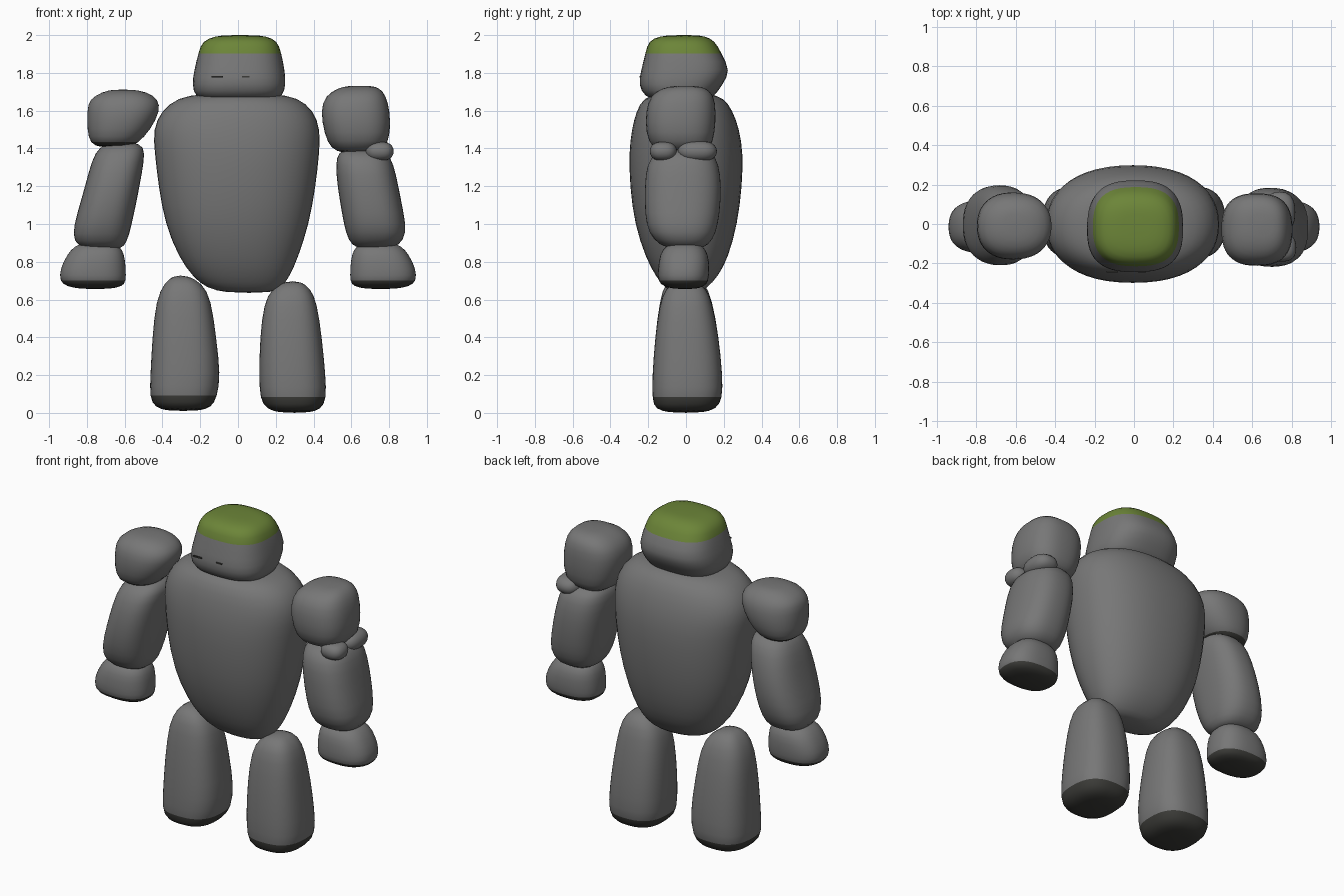
import bpy, bmesh, math


def material(name, rgb):
    m = bpy.data.materials.new(name)
    m.diffuse_color = (*rgb, 1)
    return m


STONE = material("grey stone", (0.185, 0.185, 0.185))
MOSS = material("green moss", (0.15, 0.235, 0.04))
DARK = material("dark underside", (0.045, 0.045, 0.04))


def rock(name, rows, power=2.5, sides=24, moss_above=None, dark_below=None):
    """Loft rounded-box rings; each row is (z, x_min, x_max, y_min, y_max)."""
    bm = bmesh.new()
    rings = []
    for z, x0, x1, y0, y1 in rows:
        ring = []
        for i in range(sides):
            a = 2 * math.pi * (i + 0.5) / sides
            c, s = math.cos(a), math.sin(a)
            x = (x0 + x1) / 2 + (x1 - x0) / 2 * math.copysign(abs(c) ** (2 / power), c)
            y = (y0 + y1) / 2 + (y1 - y0) / 2 * math.copysign(abs(s) ** (2 / power), s)
            ring.append(bm.verts.new((x, y, z)))
        rings.append(ring)
    for lo, hi in zip(rings, rings[1:]):
        for i in range(sides):
            j = (i + 1) % sides
            bm.faces.new((lo[i], lo[j], hi[j], hi[i]))
    bm.faces.new(rings[0][::-1])
    bm.faces.new(rings[-1])
    bm.normal_update()
    # colour by height: mossy top, dark bottom
    for f in bm.faces:
        f.smooth = True
        z = f.calc_center_median().z
        if moss_above is not None and z > moss_above:
            f.material_index = 1
        elif dark_below is not None and z < dark_below:
            f.material_index = 2
    me = bpy.data.meshes.new(name)
    bm.to_mesh(me)
    bm.free()
    for m in (STONE, MOSS, DARK):
        me.materials.append(m)
    ob = bpy.data.objects.new(name, me)
    bpy.context.collection.objects.link(ob)
    ob.modifiers.new("soften", 'SUBSURF').levels = 1
    return ob


# torso
rock("torso", [
    (0.635, -0.06, 0.18, -0.07, 0.07), (0.66, -0.17, 0.23, -0.11, 0.11),
    (0.72, -0.24, 0.275, -0.16, 0.17), (0.82, -0.315, 0.32, -0.215, 0.225),
    (1.0, -0.39, 0.38, -0.275, 0.275), (1.2, -0.425, 0.415, -0.30, 0.30),
    (1.38, -0.445, 0.435, -0.305, 0.305), (1.5, -0.455, 0.44, -0.29, 0.285),
    (1.6, -0.41, 0.405, -0.265, 0.25), (1.67, -0.32, 0.32, -0.225, 0.20),
    (1.69, -0.2, 0.2, -0.15, 0.13)], power=2.3)

# head with mossy cap
rock("head", [
    (1.655, -0.16, 0.17, -0.15, 0.10), (1.67, -0.23, 0.24, -0.22, 0.15),
    (1.74, -0.245, 0.255, -0.255, 0.195), (1.81, -0.235, 0.25, -0.24, 0.24),
    (1.91, -0.21, 0.23, -0.215, 0.185), (1.97, -0.19, 0.21, -0.20, 0.155),
    (1.995, -0.12, 0.15, -0.14, 0.10), (2.0, -0.06, 0.08, -0.07, 0.05)],
    power=2.7, moss_above=1.915)

# eye slits
for name, x, w in (("left_eye", -0.11, 0.06), ("right_eye", 0.04, 0.04)):
    bpy.ops.mesh.primitive_cube_add(size=1, location=(x, -0.243, 1.78))
    eye = bpy.context.object
    eye.name = name
    eye.scale = (w, 0.008, 0.008)
    eye.data.materials.append(DARK)

# shoulders
rock("left_shoulder", [
    (1.405, -0.73, -0.58, -0.09, 0.09), (1.425, -0.785, -0.53, -0.15, 0.13),
    (1.5, -0.80, -0.46, -0.18, 0.16), (1.6, -0.80, -0.41, -0.185, 0.165),
    (1.66, -0.79, -0.42, -0.165, 0.145), (1.70, -0.72, -0.48, -0.12, 0.10),
    (1.712, -0.66, -0.56, -0.05, 0.05)], power=2.3, dark_below=1.418)
rock("right_shoulder", [
    (1.375, 0.56, 0.68, -0.09, 0.08), (1.395, 0.49, 0.78, -0.18, 0.13),
    (1.48, 0.455, 0.81, -0.215, 0.155), (1.6, 0.435, 0.805, -0.215, 0.16),
    (1.68, 0.46, 0.785, -0.19, 0.15), (1.72, 0.53, 0.75, -0.13, 0.11),
    (1.732, 0.58, 0.71, -0.06, 0.05)], power=2.6)

# forearms
rock("left_forearm", [
    (0.865, -0.77, -0.64, -0.06, 0.06), (0.88, -0.85, -0.60, -0.13, 0.12),
    (0.94, -0.88, -0.575, -0.18, 0.17), (1.05, -0.855, -0.55, -0.21, 0.20),
    (1.2, -0.81, -0.52, -0.215, 0.20), (1.34, -0.775, -0.495, -0.19, 0.17),
    (1.41, -0.735, -0.495, -0.14, 0.13), (1.435, -0.67, -0.55, -0.07, 0.06)])
rock("right_forearm", [
    (0.865, 0.66, 0.79, -0.06, 0.06), (0.885, 0.60, 0.855, -0.14, 0.12),
    (0.95, 0.57, 0.895, -0.20, 0.16), (1.05, 0.55, 0.88, -0.22, 0.18),
    (1.2, 0.525, 0.85, -0.22, 0.19), (1.32, 0.515, 0.825, -0.21, 0.175),
    (1.38, 0.53, 0.79, -0.16, 0.14), (1.40, 0.58, 0.72, -0.08, 0.07)])

# hands, mirrored left and right
for side, name in ((-1, "left_hand"), (1, "right_hand")):
    rows = [(0.655, 0.68, 0.83, -0.06, 0.05), (0.67, 0.61, 0.91, -0.12, 0.10),
            (0.695, 0.592, 0.945, -0.15, 0.12), (0.76, 0.592, 0.945, -0.15, 0.125),
            (0.84, 0.60, 0.905, -0.14, 0.12), (0.885, 0.625, 0.865, -0.11, 0.09),
            (0.905, 0.68, 0.81, -0.05, 0.05)]
    if side < 0:
        rows = [(z, -b, -a, c, d) for z, a, b, c, d in rows]
    rock(name, rows, dark_below=0.685)

# legs with dark soles
rock("left_leg", [
    (0.01, -0.38, -0.20, -0.10, 0.10), (0.03, -0.44, -0.14, -0.165, 0.16),
    (0.08, -0.47, -0.11, -0.18, 0.195), (0.2, -0.465, -0.09, -0.18, 0.195),
    (0.4, -0.455, -0.115, -0.165, 0.175), (0.6, -0.435, -0.14, -0.14, 0.14),
    (0.69, -0.39, -0.19, -0.11, 0.10), (0.728, -0.34, -0.27, -0.05, 0.04)],
    power=2.6, dark_below=0.06)
rock("right_leg", [
    (0.0, 0.22, 0.38, -0.09, 0.09), (0.02, 0.15, 0.44, -0.165, 0.16),
    (0.07, 0.115, 0.47, -0.18, 0.195), (0.2, 0.11, 0.465, -0.18, 0.195),
    (0.4, 0.115, 0.445, -0.165, 0.175), (0.58, 0.135, 0.42, -0.14, 0.14),
    (0.66, 0.18, 0.385, -0.11, 0.11), (0.698, 0.25, 0.33, -0.05, 0.05)],
    power=2.6, dark_below=0.05)

# pebbles wedged at the right elbow
for name, c, r in (("front_pebble", (0.75, -0.12, 1.385), (0.075, 0.072, 0.05)),
                   ("back_pebble", (0.74, 0.06, 1.385), (0.08, 0.105, 0.055))):
    rock(name, [(c[2] + r[2] * h, c[0] - r[0] * w, c[0] + r[0] * w,
                 c[1] - r[1] * w, c[1] + r[1] * w)
                for h, w in ((-1, 0.4), (-0.8, 0.8), (-0.3, 1.02),
                             (0.3, 1.02), (0.8, 0.8), (1, 0.4))], sides=16)
